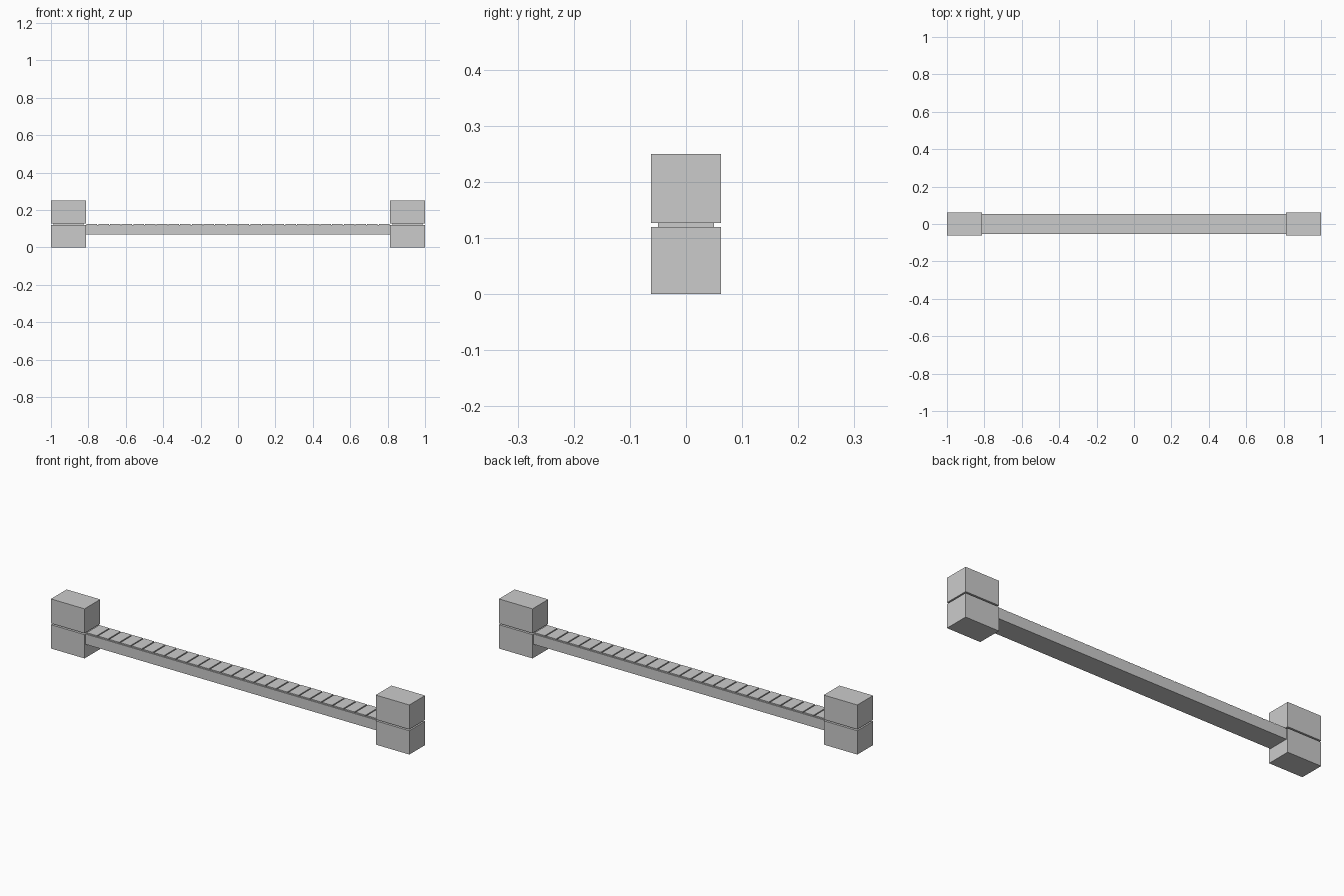
import bpy

if "Cube" in bpy.data.objects:
    bpy.data.objects.remove(bpy.data.objects["Cube"])


def box(name, x0, x1, half_y, z0, z1):
    bpy.ops.mesh.primitive_cube_add(size=1, location=((x0 + x1) / 2, 0, (z0 + z1) / 2))
    ob = bpy.context.object
    ob.name = name
    ob.scale = (x1 - x0, 2 * half_y, z1 - z0)
    bpy.ops.object.transform_apply(location=False, rotation=False, scale=True)
    return ob


INNER = 0.8125  # inner face of the end blocks

# End blocks: two stacked halves around a narrow recessed seam
for side, s in (("left", -1), ("right", 1)):
    def block(part, a, b, half_y, z0, z1):
        box(f"{side}_{part}", min(s * a, s * b), max(s * a, s * b), half_y, z0, z1)
    block("lower_block", INNER, 1, 0.0625, 0, 0.12)
    block("seam", INNER + 0.0125, 0.9875, 0.05, 0.12, 0.127)
    block("upper_block", INNER, 1, 0.0625, 0.127, 0.25)

# Long beam between the blocks
box("beam", -INNER, INNER, 0.054, 0.068, 0.12)

# Row of thin slats on top of the beam
slat = box("slats", -INNER + 0.003, -INNER + 0.0595, 0.05, 0.12, 0.126)
row = slat.modifiers.new("row", 'ARRAY')
row.count = 26
row.use_relative_offset = False
row.use_constant_offset = True
row.constant_offset_displace = (0.0625, 0, 0)
